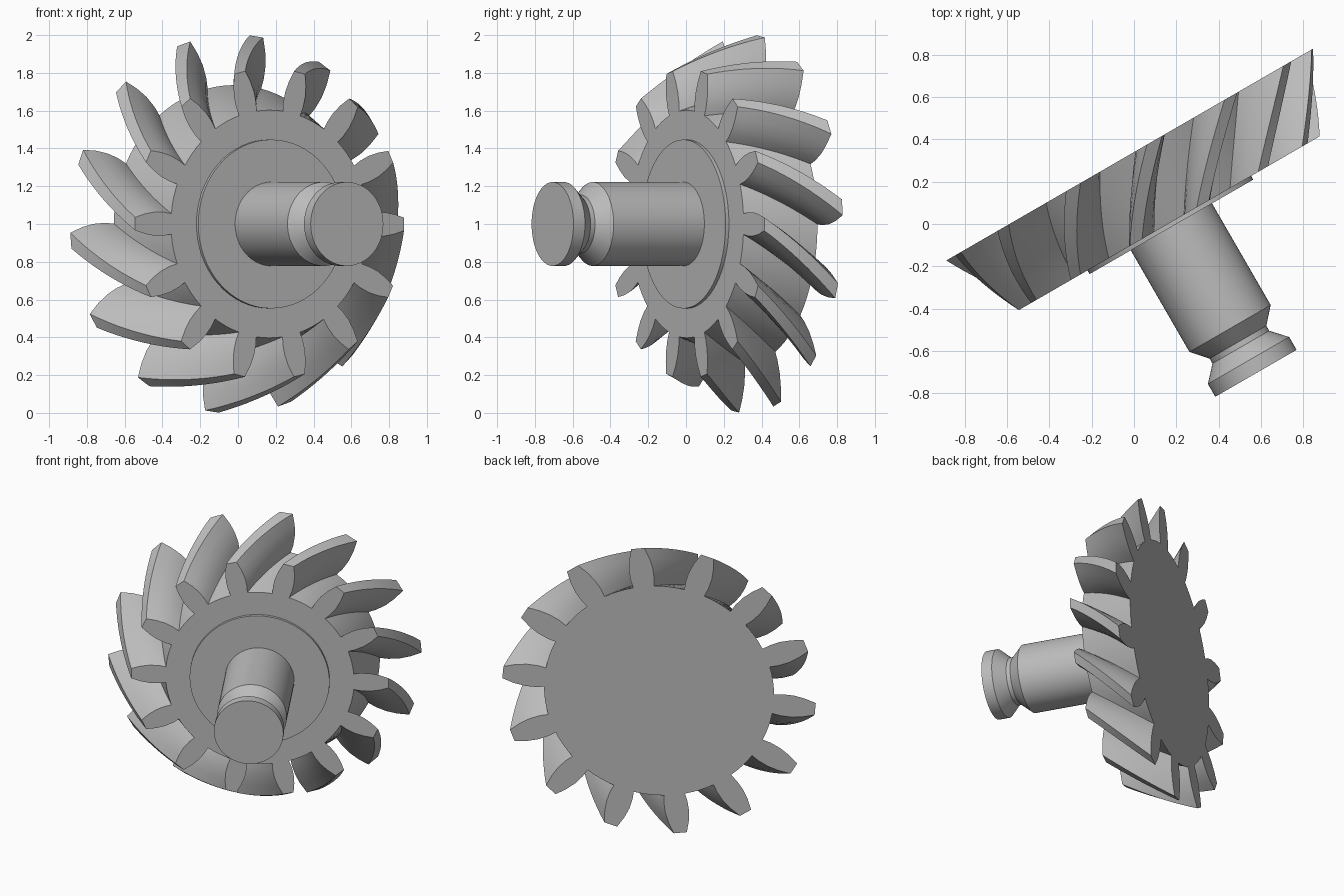
import bpy, bmesh, math
from mathutils import Matrix, Vector

if "Cube" in bpy.data.objects:
    bpy.data.objects.remove(bpy.data.objects["Cube"])

# Single grey metal
metal = bpy.data.materials.new("grey metal")
metal.use_nodes = True
grey = (0.5, 0.5, 0.5, 1)
metal.diffuse_color = grey
metal.node_tree.nodes["Principled BSDF"].inputs["Base Color"].default_value = grey

# The wheel axis is horizontal, turned thirty degrees from the front
TILT = math.radians(30)
c, s = math.cos(TILT), math.sin(TILT)
FRAME = Matrix(((c, 0, s, 0.127), (s, 0, -c, 0.073), (0, 1, 0, 1.0), (0, 0, 0, 1)))

BACK, FRONT = -0.295, 0.08
TEETH, STEPS = 14, 10
TWIST = math.radians(20.6)
START = math.radians(82.2)
FRONT_SCALE = 0.82


def finish(name, bm):
    bmesh.ops.recalc_face_normals(bm, faces=bm.faces)
    mesh = bpy.data.meshes.new(name)
    bm.to_mesh(mesh)
    bm.free()
    mesh.materials.append(metal)
    obj = bpy.data.objects.new(name, mesh)
    obj.matrix_world = FRAME
    bpy.context.collection.objects.link(obj)
    bpy.ops.object.select_all(action='DESELECT')
    obj.select_set(True)
    bpy.context.view_layer.objects.active = obj
    bpy.ops.object.shade_smooth_by_angle(angle=math.radians(25))
    return obj


def gear_outline():
    """Angle and radius of each point round the toothed outline."""
    flank = [(5.2, 0.735), (5.5, 0.79), (5.1, 0.86), (4.0, 0.93), (2.4, 1.003)]
    pitch = 360 / TEETH
    points = []
    for i in range(TEETH):
        mid = i * pitch
        points += [(mid - a, r) for a, r in flank]
        points += [(mid + a, r) for a, r in reversed(flank)]
        edge, root = flank[0]
        gap = pitch - 2 * edge
        points += [(mid + edge + gap * k / 4, root) for k in (1, 2, 3)]
    return [(math.radians(a) + START, r) for a, r in points]


def spiral_gear():
    bm = bmesh.new()
    outline = gear_outline()
    rings = []
    for k in range(STEPS + 1):
        f = k / STEPS
        scale = 1 + (FRONT_SCALE - 1) * f
        z = BACK + (FRONT - BACK) * f
        rings.append([bm.verts.new((r * scale * math.cos(a + TWIST * f),
                                    r * scale * math.sin(a + TWIST * f), z))
                      for a, r in outline])
    n = len(outline)
    for low, high in zip(rings, rings[1:]):
        for i in range(n):
            j = (i + 1) % n
            bm.faces.new((low[i], low[j], high[j], high[i]))
    bm.faces.new(rings[0])
    bm.faces.new(rings[-1])
    return finish("spiral_bevel_gear", bm)


def lathe(name, profile, sides=64):
    """Turn a radius and height profile round the wheel axis."""
    bm = bmesh.new()
    verts = [bm.verts.new((r, 0, z)) for r, z in profile]
    edges = [bm.edges.new(pair) for pair in zip(verts, verts[1:])]
    bmesh.ops.spin(bm, geom=verts + edges, axis=Vector((0, 0, 1)), cent=(0, 0, 0),
                   angle=2 * math.pi, steps=sides)
    bmesh.ops.remove_doubles(bm, verts=bm.verts, dist=0.0001)
    return finish(name, bm)


spiral_gear()

# Raised hub disc on the front face
lathe("hub_collar", [(0, 0.07), (0.447, 0.07), (0.447, 0.1), (0, 0.1)])

# Shaft with a chamfered neck and end knob
lathe("shaft", [(0, 0.09), (0.222, 0.09), (0.222, 0.655), (0.155, 0.73),
                (0.155, 0.757), (0.222, 0.83), (0.222, 0.9), (0, 0.9)])
